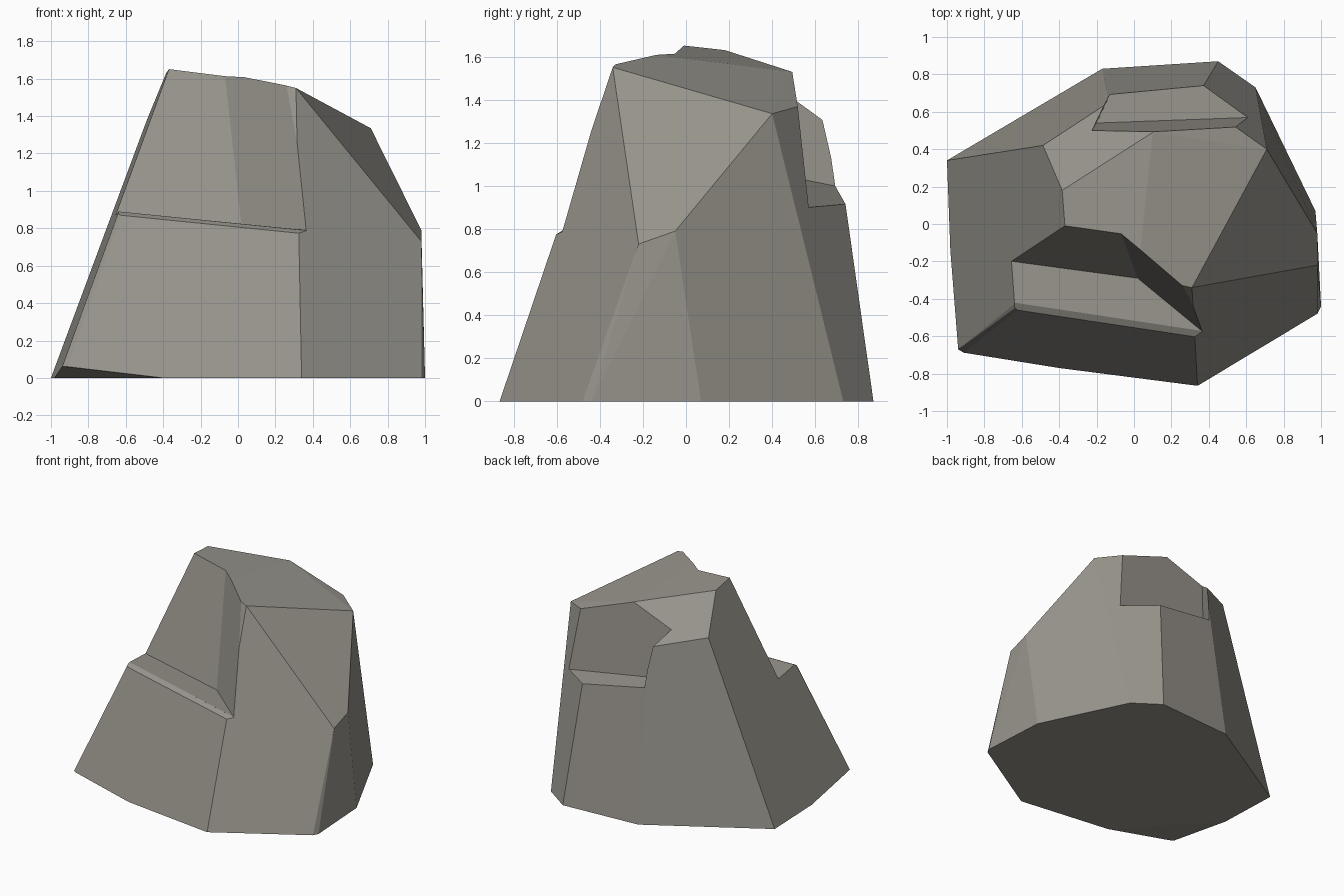
import bpy, bmesh, math
from mathutils import Vector

if "Cube" in bpy.data.objects:
    bpy.data.objects.remove(bpy.data.objects["Cube"])


def hull(name, points):
    """Faceted convex solid around a handful of corner points."""
    bm = bmesh.new()
    for p in points:
        bm.verts.new(p)
    bmesh.ops.convex_hull(bm, input=bm.verts)
    loose = [v for v in bm.verts if not v.link_faces]
    bmesh.ops.delete(bm, geom=loose, context='VERTS')
    bmesh.ops.recalc_face_normals(bm, faces=bm.faces)
    mesh = bpy.data.meshes.new(name)
    bm.to_mesh(mesh)
    bm.free()
    obj = bpy.data.objects.new(name, mesh)
    bpy.context.collection.objects.link(obj)
    return obj


def prism(name, outline, sweep):
    """Convex cutter: an outline swept along a vector."""
    base = [Vector(p) for p in outline]
    obj = hull(name, base + [p + Vector(sweep) for p in base])
    obj.hide_render = True
    return obj


def carve(target, cutter):
    bpy.context.view_layer.objects.active = target
    mod = target.modifiers.new("notch", 'BOOLEAN')
    mod.operation = 'DIFFERENCE'
    mod.solver = 'EXACT'
    mod.object = cutter
    bpy.ops.object.modifier_apply(modifier=mod.name)
    bpy.data.objects.remove(cutter)


# Uncut boulder: footprint, undercut corner, right shoulder, crown
footprint = [(-1, .34, 0), (-.982, -.14, 0), (-.4, -.77, 0),
             (.34, -.865, 0), (.98, -.48, 0), (1, -.44, 0), (.97, .07, 0),
             (.65, .73, 0), (.45, .87, 0), (-.17, .83, 0)]
undercut = [(-.94, -.67, .06), (-.91, -.688, .06)]
shoulder = [(.98, -.22, .73), (.98, -.05, .79)]
crown = [(.71, .40, 1.335), (.31, -.34, 1.55), (.02, -.277, 1.625),
         (-.34, -.235, 1.67), (-.355, -.20, 1.67), (-.37, 0, 1.65),
         (-.384, .18, 1.63), (-.487, .42, 1.38), (-.135, .65, 1.30),
         (.10, .49, 1.53), (.28, .66, 1.42), (.33, .67, 1.41)]
boulder = hull("boulder", footprint + undercut + shoulder + crown)

stone = bpy.data.materials.new("stone")
stone.diffuse_color = (.31, .295, .26, 1)
stone.use_nodes = True
stone.node_tree.nodes["Principled BSDF"].inputs["Base Color"].default_value = stone.diffuse_color
boulder.data.materials.append(stone)


# Front ledge: tilted floor with a two-facet back wall
def front_floor(x, y):
    return (x, y, .89 - .116 * (x + .64) - .105 * (y + .42))


front_outline = [front_floor(x, y) for x, y in
                 [(-1.2, -.126), (.02, -.29), (.70, -.85), (.70, -1.3), (-1.2, -1.0)]]
carve(boulder, prism("front_notch", front_outline, (-.135, .36, 1.23)))

# Chipped lip along the front ledge
ridge = Vector((-.90, -.381, .916))
lip_outline = [ridge, ridge + Vector((0, -.3, -.15)), ridge + Vector((0, -.3, .3))]
carve(boulder, prism("lip_chip", lip_outline, (1.27, -.191, -.128)))


# Back ledge
def back_floor(x, y):
    return (x, y, 1.03 - .156 * (x + .2) - .127 * (y - .54))


back_outline = [back_floor(x, y) for x, y in
                [(-.2, .54), (.9, .58), (.9, 1.2), (.11, 1.2)]]
carve(boulder, prism("back_notch", back_outline, (-.055, -.09, .84)))

# Merge nearly coplanar triangles into clean flat facets
bm = bmesh.new()
bm.from_mesh(boulder.data)
bmesh.ops.remove_doubles(bm, verts=bm.verts, dist=.001)
bmesh.ops.dissolve_limit(bm, angle_limit=math.radians(4), verts=bm.verts, edges=bm.edges)
bmesh.ops.recalc_face_normals(bm, faces=bm.faces)
for f in bm.faces:
    f.smooth = False
    f.material_index = 0
bm.to_mesh(boulder.data)
bm.free()
